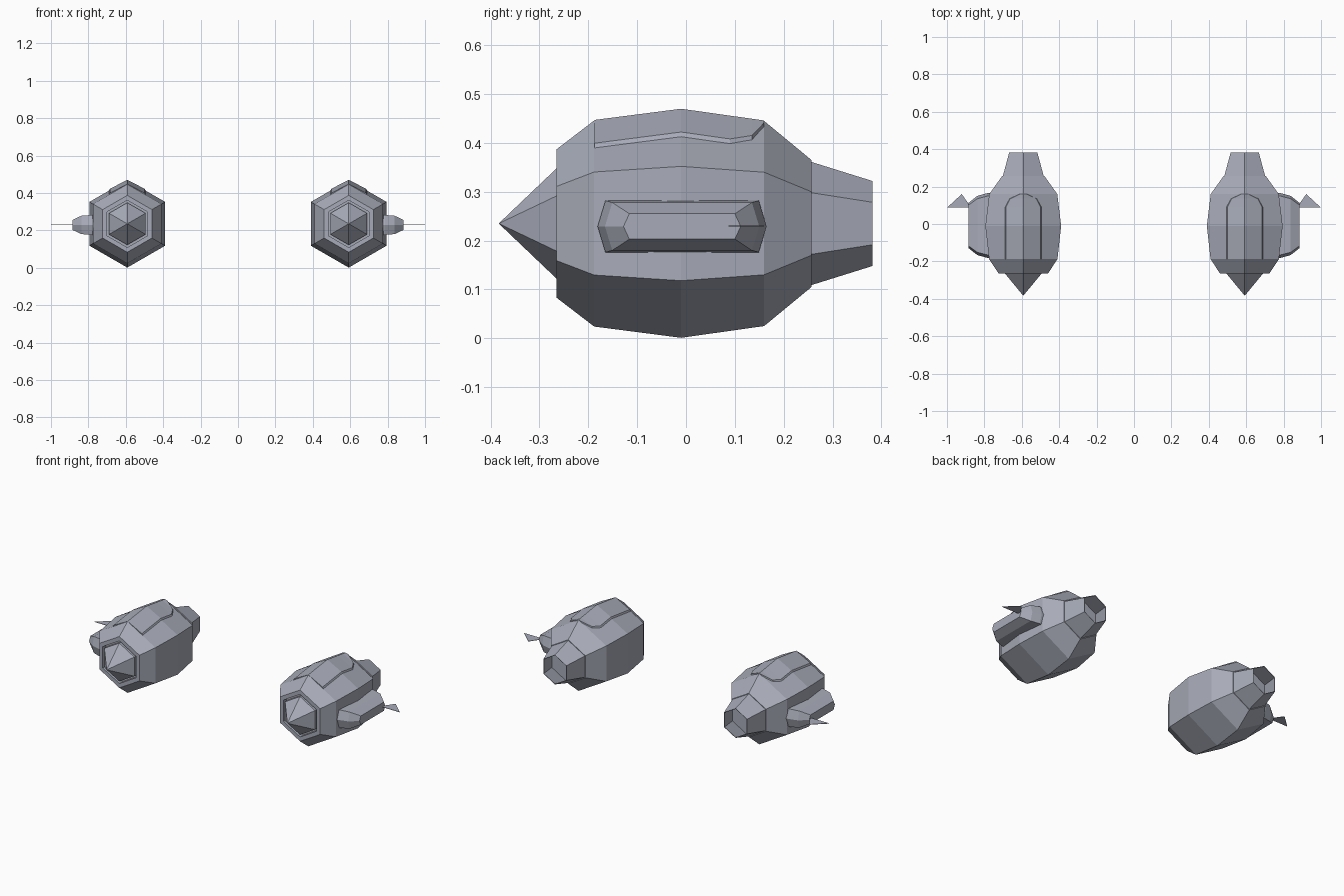
import bpy, bmesh
from math import sin, cos, pi

cube = bpy.data.objects.get("Cube")
if cube:
    bpy.data.objects.remove(cube, do_unlink=True)

# Single painted metal colour
COLOUR = (0.39, 0.41, 0.48, 1.0)
metal = bpy.data.materials.new("blue_grey_metal")
metal.use_nodes = True
metal.diffuse_color = COLOUR
metal.node_tree.nodes["Principled BSDF"].inputs["Base Color"].default_value = COLOUR

CX, CZ = 0.592, 0.235      # pod axis
ROOF = 0.577               # slope of the upper hull faces


def loft(name, rings, cap_start=True, cap_end=True):
    """Skin a list of equal-length point rings into one flat-shaded object."""
    bm = bmesh.new()
    loops = [[bm.verts.new(p) for p in ring] for ring in rings]
    n = len(loops[0])
    for a, b in zip(loops, loops[1:]):
        for i in range(n):
            j = (i + 1) % n
            bm.faces.new((a[i], a[j], b[j], b[i]))
    if cap_start:
        bm.faces.new(loops[0])
    if cap_end:
        bm.faces.new(loops[-1])
    bmesh.ops.remove_doubles(bm, verts=bm.verts, dist=0.0001)
    bmesh.ops.recalc_face_normals(bm, faces=bm.faces)
    mesh = bpy.data.meshes.new(name)
    bm.to_mesh(mesh)
    bm.free()
    mesh.materials.append(metal)
    obj = bpy.data.objects.new(name, mesh)
    bpy.context.collection.objects.link(obj)
    return obj


def hex_ring(side, y, r):
    """Six-sided ring about the pod axis, with points at top and bottom."""
    return [(side * CX + r * sin(i * pi / 3), y, CZ + r * cos(i * pi / 3))
            for i in range(6)]


def turned(name, side, profile):
    return loft(name, [hex_ring(side, y, r) for y, r in profile])


def hull_radius(y):
    """Hull radius at a station, by interpolating the hull profile."""
    for (y0, r0), (y1, r1) in zip(HULL, HULL[1:]):
        if y0 <= y <= y1:
            return r0 + (r1 - r0) * (y - y0) / (y1 - y0)
    return HULL[0][1]


HULL = [(-0.265, 0.152), (-0.188, 0.211), (-0.01, 0.234),
        (0.16, 0.210), (0.257, 0.130)]
INTAKE = [(-0.235, 0.01), (-0.235, 0.126)]
NOSE = [(-0.383, 0.0005), (-0.265, 0.113), (-0.235, 0.113)]
NOZZLE = [(0.25, 0.128), (0.257, 0.126), (0.382, 0.087),
          (0.381, 0.084), (0.262, 0.12)]


def roof_panel(name, side):
    """Thin cover folded over the hull ridge, rounded off at the back."""
    rings = []
    for y, w in [(-0.187, 0.1), (-0.01, 0.1), (0.09, 0.1),
                 (0.135, 0.075), (0.16, 0.02)]:
        top = CZ + hull_radius(y)
        outline = [(-w, -0.004), (-w * 0.93, 0.007), (0, 0.001),
                   (w * 0.93, 0.007), (w, -0.004), (0, -0.004)]
        rings.append([(side * CX + dx, y, top - abs(dx) * ROOF + lift)
                      for dx, lift in outline])
    return loft(name, rings)


def side_ring(side, x, y_edge, y_mid, z_half):
    """Long six-sided ring in the plane facing sideways."""
    yc, zc = -0.008, 0.229
    pts = [(-y_edge, z_half), (y_edge, z_half), (y_mid, 0),
           (y_edge, -z_half), (-y_edge, -z_half), (-y_mid, 0)]
    return [(side * x, yc + y, zc + z) for y, z in pts]


for side, label in ((1, "left"), (-1, "right")):
    # Main body, nose spike and exhaust
    turned(label + "_hull", side, INTAKE + [(-0.265, 0.126)] + HULL)
    turned(label + "_nose_cone", side, NOSE)
    turned(label + "_nozzle", side, NOZZLE)
    roof_panel(label + "_roof_panel", side)

    # Bevelled block on the outer flank
    loft(label + "_side_block", [
        side_ring(side, 0.76, 0.157, 0.173, 0.053),
        side_ring(side, 0.785, 0.157, 0.173, 0.053),
        side_ring(side, 0.838, 0.143, 0.158, 0.049),
        side_ring(side, 0.886, 0.108, 0.12, 0.026)])

    # Thin triangular fin behind the block
    fin = [(0.87, 0.087), (1.0, 0.087), (0.921, 0.16)]
    loft(label + "_fin", [[(side * x, y, z) for x, y in fin]
                          for z in (0.229, 0.231)])
